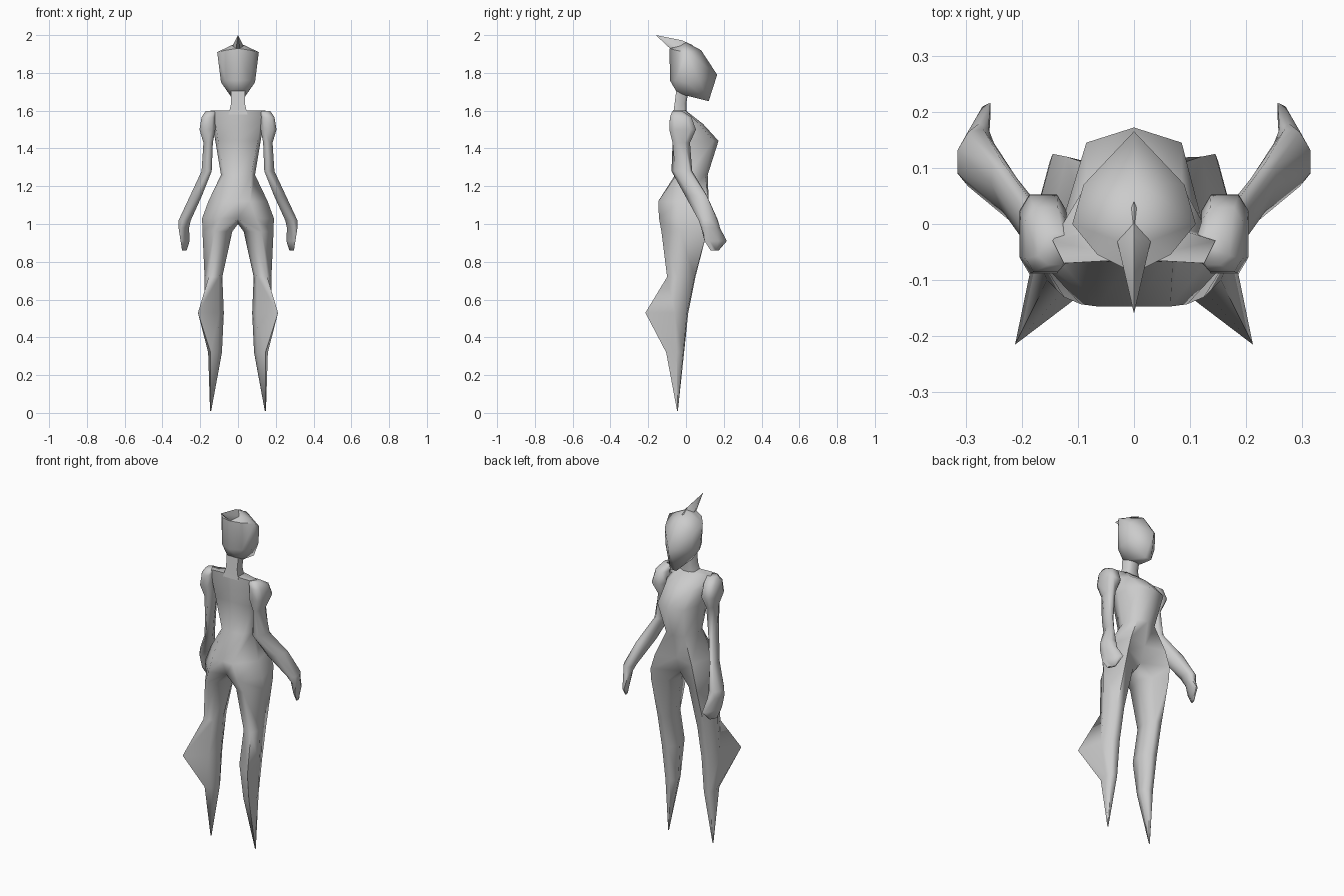
import bpy, bmesh, math

if "Cube" in bpy.data.objects:
    bpy.data.objects.remove(bpy.data.objects["Cube"])

grey = bpy.data.materials.new("plain grey")
grey.diffuse_color = (0.6, 0.6, 0.6, 1)
grey.use_nodes = True
grey.node_tree.nodes["Principled BSDF"].inputs["Base Color"].default_value = grey.diffuse_color


def finish(name, bm, angle=80, mirror=False):
    bmesh.ops.recalc_face_normals(bm, faces=bm.faces)
    mesh = bpy.data.meshes.new(name)
    bm.to_mesh(mesh)
    bm.free()
    mesh.materials.append(grey)
    ob = bpy.data.objects.new(name, mesh)
    bpy.context.collection.objects.link(ob)
    bpy.ops.object.select_all(action='DESELECT')
    ob.select_set(True)
    bpy.context.view_layer.objects.active = ob
    bpy.ops.object.shade_smooth_by_angle(angle=math.radians(angle))
    if mirror:
        m = ob.modifiers.new("mirror", 'MIRROR')
        m.use_mirror_merge = False
    return ob


def bridge(bm, rows):
    n = len(rows[0])
    for a, b in zip(rows, rows[1:]):
        for i in range(n):
            j = (i + 1) % n
            bm.faces.new((a[i], a[j], b[j], b[i]))


def loft(name, rings, mirror=False, angle=80):
    """Skin a stack of equal-length point rings and cap both ends."""
    bm = bmesh.new()
    rows = [[bm.verts.new(p) for p in r] for r in rings]
    bridge(bm, rows)
    bm.faces.new(rows[0])
    bm.faces.new(rows[-1])
    return finish(name, bm, angle, mirror)


def hull(name, half_points, angle=60):
    """Convex solid from points on one side, reflected across x."""
    bm = bmesh.new()
    for x, y, z in half_points:
        for s in ((1, -1) if x else (1,)):
            bm.verts.new((s * x, y, z))
    bmesh.ops.convex_hull(bm, input=bm.verts)
    loose = [v for v in bm.verts if not v.link_faces]
    bmesh.ops.delete(bm, geom=loose, context='VERTS')
    return finish(name, bm, angle)


def body_ring(z, front, fx, fy, sx, sy, bx, by, back):
    half = [(fx, fy), (sx, sy), (bx, by)]
    pts = [(0, front)] + half + [(0, back)] + [(-x, y) for x, y in half[::-1]]
    return [(x, y, z) for x, y in pts]


# Body: torso rings from shoulders to hips, continued into both legs
TORSO = (
    (1.60, 0.00, 0.05, 0.00, 0.145, -0.03, 0.125, -0.07, -0.063),
    (1.53, 0.09, 0.085, 0.07, 0.135, -0.02, 0.118, -0.07, -0.063),
    (1.44, 0.172, 0.085, 0.145, 0.12, 0.01, 0.105, -0.06, -0.06),
    (1.26, 0.115, 0.06, 0.10, 0.09, 0.01, 0.070, -0.052, -0.058),
    (1.12, 0.09, 0.12, 0.12, 0.157, -0.035, 0.065, -0.147, -0.147),
    (1.03, 0.06, 0.145, 0.125, 0.19, -0.04, 0.095, -0.143, -0.11),
)
# Leg points: front outer, front inner, inner, back inner, back outer, outer
LEG = (
    (0.96, (.15, .112), (.07, .075), (.03, .0), (.065, -.11), (.125, -.13), (.188, -.03)),
    (0.72, (.155, .045), (.11, .05), (.083, -.02), (.10, -.09), (.155, -.10), (.177, -.045)),
    (0.53, (.155, .005), (.11, .012), (.075, -.05), (.10, -.13), (.212, -.215), (.18, -.06)),
    (0.32, (.145, -.015), (.11, -.01), (.085, -.05), (.105, -.10), (.145, -.105), (.158, -.05)),
    (0.01, (.147, -.043), (.144, -.043), (.142, -.045), (.144, -.047), (.147, -.047), (.148, -.045)),
)
bm = bmesh.new()
rows = [[bm.verts.new(p) for p in body_ring(*r)] for r in TORSO]
bridge(bm, rows)
bm.faces.new(rows[0])
hip = rows[-1]
crotch = bm.verts.new((0, -.01, 1.0))
for side, (f, s, b) in ((1, (1, 2, 3)), (-1, (7, 6, 5))):
    top = [hip[f], hip[0], crotch, hip[4], hip[b], hip[s]]
    leg = [top] + [[bm.verts.new((side * x, y, z)) for x, y in pts] for z, *pts in LEG]
    bridge(bm, leg)
    bm.faces.new(leg[-1])
finish("body", bm)


def spow(v, p):
    return math.copysign(abs(v) ** p, v)


def arm_ring(z, cx, cy, rx, ry, lean, square=1):
    # Lean slants a section along the limb, square below 1 makes it boxier
    return [(cx + rx * spow(math.cos(a), square),
             cy + ry * spow(math.cos(a - lean), square), z)
            for a in (math.tau * (i + .5) / 8 for i in range(8))]


# Arms with puffed shoulder, forearm and curled hand
loft("arms", [arm_ring(*r) for r in (
    (1.597, .140, -.045, .034, .030, 1.57),
    (1.565, .157, -.028, .038, .060, 1.57, .6),
    (1.50, .162, -.018, .044, .074, 1.57, .6),
    (1.43, .158, -.025, .027, .05, 1.57),
    (1.28, .166, -.022, .029, .055, 1.1),
    (1.15, .222, .053, .034, .060, 0.9),
    (1.02, .282, .118, .035, .053, 1.7),
    (0.98, .287, .130, .030, .050, 2.1),
    (0.91, .280, .157, .026, .061, 2.5),
    (0.86, .284, .152, .013, .023, 2.4),
)], mirror=True)

# Neck
loft("neck", [[(x, y, z) for x, y in
               ((w, b), (w, f), (w * .4, f + .012), (-w * .4, f + .012), (-w, f), (-w, b))]
              for z, w, b, f in ((1.58, .05, -.068, -.01), (1.64, .036, -.06, -.01),
                                 (1.76, .040, -.045, .01))])

# Head: flat back plate, wedge face with pointed nose and chin
hull("head", [
    (0, .0, 1.962), (0, .08, 1.92), (0, .165, 1.79), (.02, .12, 1.65),
    (.11, 0, 1.91), (.09, .07, 1.86), (.085, .07, 1.76), (.09, 0, 1.75),
    (.065, -.055, 1.92), (0, -.087, 1.93), (0, -.085, 1.76), (.065, -.055, 1.76),
    (.035, -.05, 1.70), (.04, .0, 1.68), (.03, -.03, 1.943),
])

# Thin crest swept back from the top of the head
hull("crest", [(0, -.16, 2.0), (.01, -.085, 1.93), (.03, -.03, 1.942),
               (0, -.02, 1.972), (0, .04, 1.945)])
